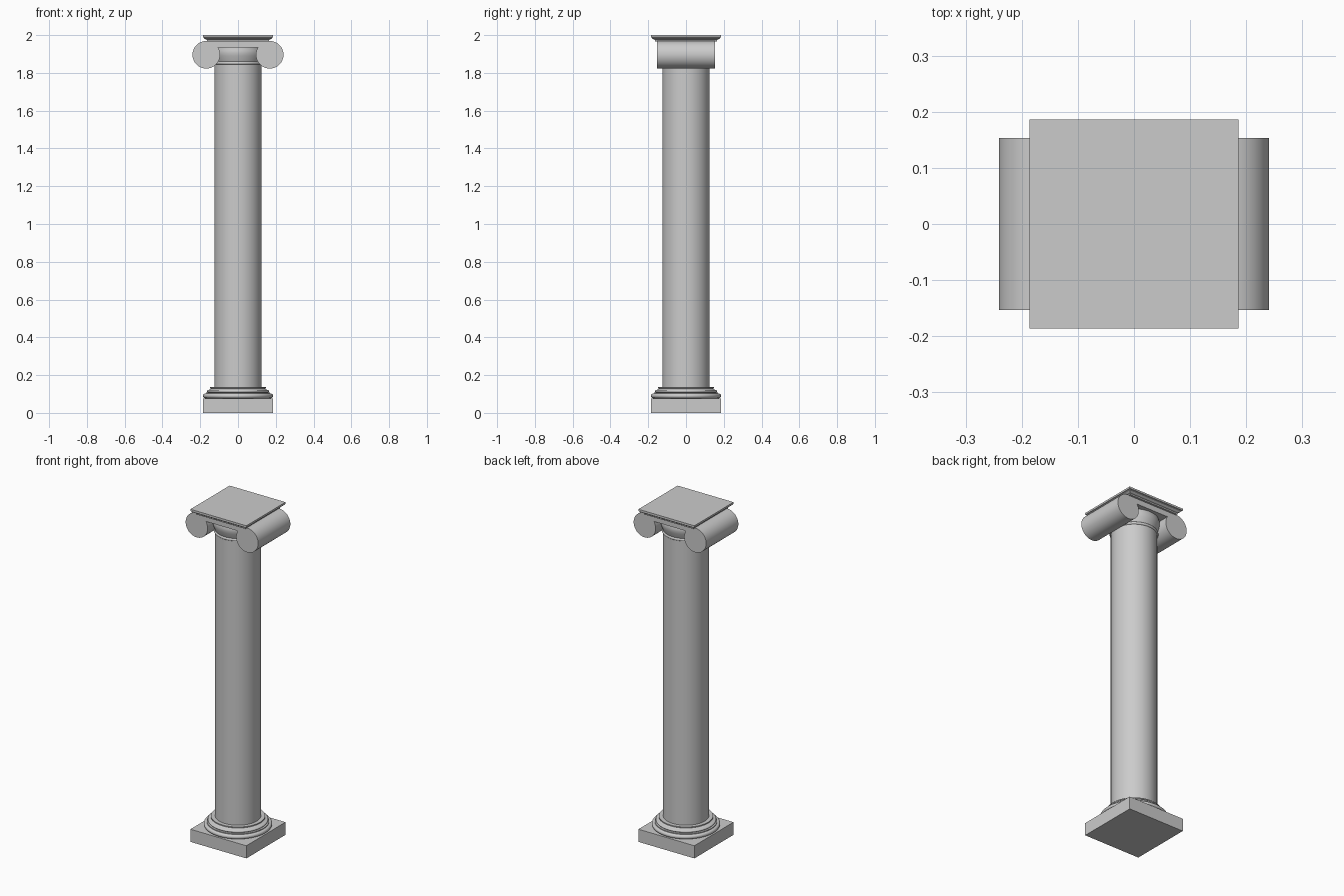
import bpy, bmesh, math

cube = bpy.data.objects.get("Cube")
if cube:
    bpy.data.objects.remove(cube, do_unlink=True)

stone = bpy.data.materials.new("grey stone")
stone.use_nodes = True
GREY = (0.6, 0.6, 0.6, 1)
stone.diffuse_color = GREY
stone.node_tree.nodes["Principled BSDF"].inputs["Base Color"].default_value = GREY


def finish(name, bm, smooth=False):
    bmesh.ops.recalc_face_normals(bm, faces=bm.faces)
    mesh = bpy.data.meshes.new(name)
    bm.to_mesh(mesh)
    bm.free()
    mesh.materials.append(stone)
    obj = bpy.data.objects.new(name, mesh)
    bpy.context.collection.objects.link(obj)
    if smooth:
        bpy.ops.object.select_all(action='DESELECT')
        obj.select_set(True)
        bpy.context.view_layer.objects.active = obj
        bpy.ops.object.shade_smooth_by_angle(angle=math.radians(35))
    return obj


def stack(name, profile, sides, turn=0.0, smooth=False):
    """Closed solid of (radius, height) rings; four sides give a square slab."""
    bm = bmesh.new()
    rings = []
    for r, z in profile:
        rings.append([bm.verts.new((r * math.cos(turn + math.tau * i / sides),
                                    r * math.sin(turn + math.tau * i / sides), z))
                      for i in range(sides)])
    for low, high in zip(rings, rings[1:]):
        for i in range(sides):
            j = (i + 1) % sides
            bm.faces.new((low[i], low[j], high[j], high[i]))
    bm.faces.new(rings[0])
    bm.faces.new(rings[-1])
    return finish(name, bm, smooth)


def square(name, profile):
    return stack(name, [(h * math.sqrt(2), z) for h, z in profile], 4, math.pi / 4)


def bulge(r, z0, z1, depth, steps=8):
    """Half-round moulding, outward for positive depth, inward for negative."""
    return [(r + depth * math.sin(math.pi * k / steps), z0 + (z1 - z0) * k / steps)
            if depth < 0 else
            (r + depth * math.sin(math.pi * k / steps),
             (z0 + z1) / 2 - (z1 - z0) / 2 * math.cos(math.pi * k / steps))
            for k in range(steps + 1)]


# Square plinth and moulded round base
square("plinth", [(0.186, 0), (0.186, 0.076)])
stack("base_moulding",
      [(0.17, 0.074)] + bulge(0.175, 0.078, 0.102, 0.011)
      + [(0.17, 0.102), (0.17, 0.107)]
      + bulge(0.157, 0.108, 0.122, 0.008)
      + [(0.148, 0.124), (0.143, 0.128), (0.148, 0.131), (0.148, 0.137)],
      64, smooth=True)

# Plain shaft
stack("shaft", [(0.125, 0.1), (0.125, 1.85)], 64, smooth=True)

# Necking rings and flared cushion under the scrolls
stack("echinus",
      [(0.12, 1.842)] + bulge(0.125, 1.845, 1.86, 0.006)
      + [(0.126, 1.862), (0.13, 1.875), (0.136, 1.89), (0.139, 1.905),
         (0.139, 1.918), (0.134, 1.936), (0.134, 1.945)],
      64, smooth=True)

# Scroll rolls running front to back, with a joining band
for side, label in ((1, "left"), (-1, "right")):
    roll = stack(label + "_scroll", [(0.073, -0.153), (0.073, 0.153)], 48, smooth=True)
    roll.rotation_euler.x = math.pi / 2
    roll.location = (side * 0.168, 0, 1.896)

bm = bmesh.new()
bmesh.ops.create_cube(bm, size=1)
bmesh.ops.scale(bm, vec=(0.336, 0.306, 0.034), verts=bm.verts)
bmesh.ops.translate(bm, vec=(0, 0, 1.952), verts=bm.verts)
finish("scroll_band", bm)

# Square top slab with a moulded lower edge
square("abacus", [(0.165, 1.967), (0.165, 1.975), (0.171, 1.977),
                  (0.181, 1.984), (0.181, 1.987), (0.186, 1.989), (0.186, 2.0)])
